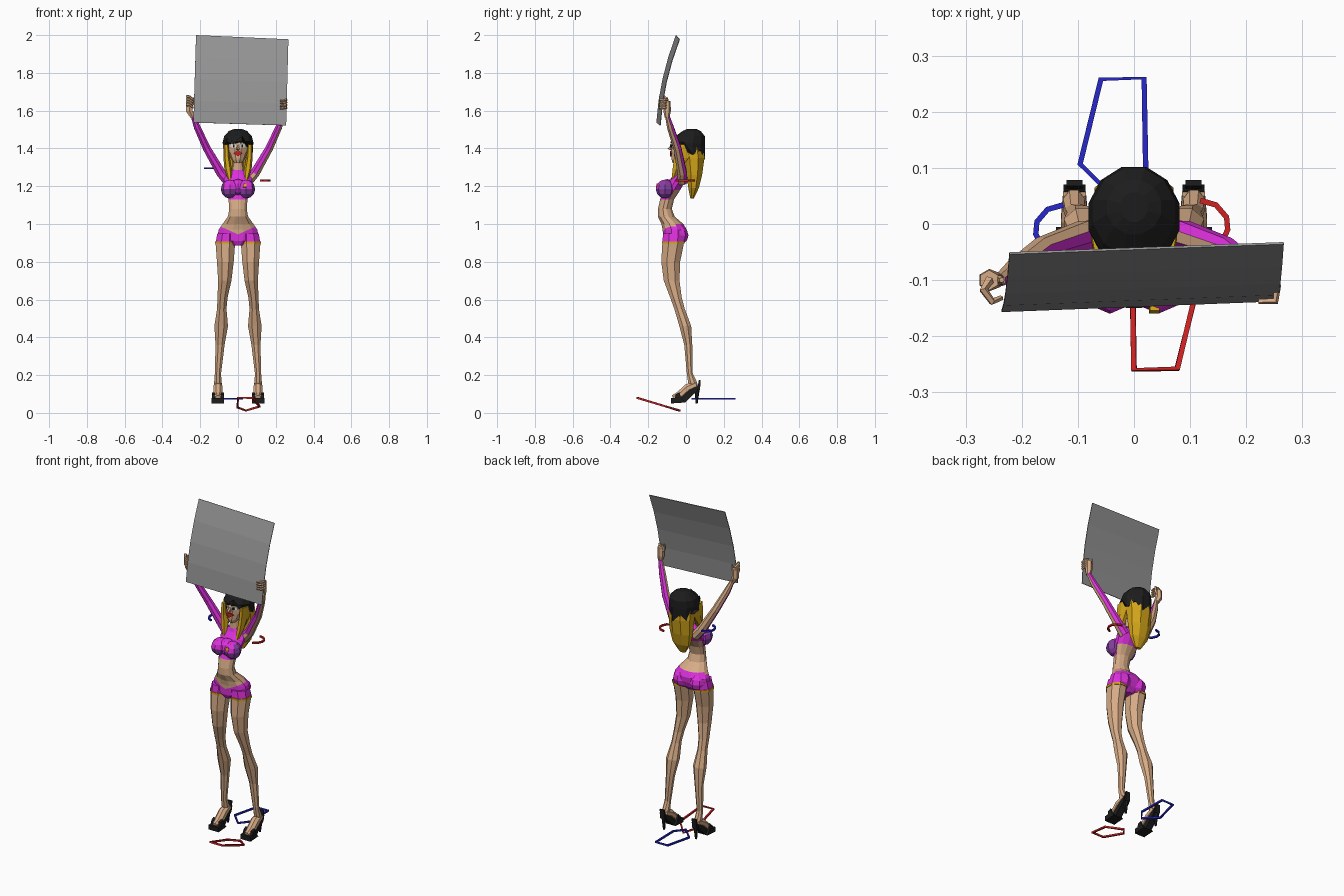
import bpy, bmesh
from math import sin, cos, pi
from mathutils import Vector

old = bpy.data.objects.get("Cube")
if old:
    bpy.data.objects.remove(old)

COLOURS = {
    "skin": (.68, .41, .24), "magenta": (.72, .03, .72), "purple": (.24, .05, .36),
    "gold": (.66, .38, .01), "black": (.012, .012, .012), "grey": (.3, .3, .3),
    "red": (.62, .015, .015), "blue": (.02, .02, .6), "white": (.75, .7, .65),
}
MATS = {}
for label, rgb in COLOURS.items():
    mat = bpy.data.materials.new(label)
    mat.use_nodes = True
    mat.diffuse_color = (*rgb, 1)
    mat.node_tree.nodes["Principled BSDF"].inputs["Base Color"].default_value = (*rgb, 1)
    MATS[label] = mat


def finish(name, bm, colour, cuts=()):
    """Make an object; colour is a name or a rule(centre, normal) giving a name."""
    for point, normal in cuts:
        bmesh.ops.bisect_plane(bm, geom=bm.verts[:] + bm.edges[:] + bm.faces[:],
                               plane_co=point, plane_no=normal)
    bmesh.ops.recalc_face_normals(bm, faces=bm.faces)
    mesh = bpy.data.meshes.new(name)
    used = []
    for f in bm.faces:
        f.normal_update()
        c = colour(f.calc_center_median(), f.normal) if callable(colour) else colour
        if c not in used:
            used.append(c)
            mesh.materials.append(MATS[c])
        f.material_index = used.index(c)
    bm.to_mesh(mesh)
    bm.free()
    obj = bpy.data.objects.new(name, mesh)
    bpy.context.collection.objects.link(obj)
    return obj


def skin_rings(name, rings, colour, closed=False, cuts=()):
    """Bridge successive point rings into one solid."""
    bm = bmesh.new()
    rows = [[bm.verts.new(p) for p in ring] for ring in rings]
    n = len(rows[0])
    pairs = list(zip(rows, rows[1:])) + ([(rows[-1], rows[0])] if closed else [])
    for a, b in pairs:
        for i in range(n):
            j = (i + 1) % n
            bm.faces.new((a[i], a[j], b[j], b[i]))
    if not closed:
        bm.faces.new(rows[0])
        bm.faces.new(rows[-1])
    return finish(name, bm, colour, cuts)


def loft(name, rings, colour, n=10, mirror=1, cuts=()):
    """Level elliptical rings: x, y, z, x radius, y radius, zigzag, backward drop."""
    out = []
    for x, y, z, rx, ry, *extra in rings:
        jag, drop = extra or (0, 0)
        angles = [2 * pi * (i + .5) / n - pi / 2 for i in range(n)]
        out.append([(mirror * x + rx * cos(a), y + ry * sin(a),
                     z + jag * (-1) ** i - drop * sin(a)) for i, a in enumerate(angles)])
    return skin_rings(name, out, colour, cuts=cuts)


def limb(name, path, radii, colour, n=6, closed=False):
    """Tube along a path with a radius at each point."""
    pts = [Vector(p) for p in path]
    if isinstance(radii, float):
        radii = [radii] * len(pts)
    out = []
    for k, p in enumerate(pts):
        after = pts[(k + 1) % len(pts)] if closed else pts[min(k + 1, len(pts) - 1)]
        before = pts[k - 1] if closed else pts[max(k - 1, 0)]
        t = (after - before).normalized()
        ref = Vector((0, 0, 1)) if abs(t.z) < .7 else Vector((0, 1, 0))
        u = t.cross(ref).normalized()
        v = u.cross(t)
        angles = [2 * pi * (i + .5) / n for i in range(n)]
        out.append([p + radii[k] * (u * cos(a) + v * sin(a)) for a in angles])
    return skin_rings(name, out, colour, closed)


def plate(name, outline, y, colour, mirror=1):
    """Thin face detail wrapped on the front of the head."""
    layers = [[(mirror * x, y + d + max(0, abs(x) - .018) * .85, z) for x, z in outline]
              for d in (0, .008)]
    return skin_rings(name, layers, colour)


def slab(name, outline, x, half, colour):
    """Side profile (y, z) extruded across x."""
    return skin_rings(name, [[(x + s * half, y, z) for y, z in outline] for s in (-1, 1)], colour)


def ball(name, centre, size, colour):
    """Low-poly ellipsoid."""
    bm = bmesh.new()
    bmesh.ops.create_uvsphere(bm, u_segments=8, v_segments=6, radius=1)
    for v in bm.verts:
        v.co = [c + p * r for c, p, r in zip(centre, v.co, size)]
    return finish(name, bm, colour)


# Torso with cropped top, bare lower back and low shorts
def torso_colour(c, n):
    if 1.13 < c.z < 1.275:
        return "skin" if n.y > .3 and c.z < 1.18 else "magenta"
    waistband = .945 + .45 * abs(c.x) if n.y < .2 else 1.005
    return "magenta" if c.z < waistband else "skin"


loft("torso", [
    (0, -.07, .885, .03, .04), (0, -.065, .91, .1, .058), (0, -.06, .94, .112, .064),
    (0, -.06, .97, .106, .066), (0, -.072, 1.0, .085, .06), (0, -.105, 1.04, .055, .046),
    (0, -.112, 1.08, .048, .038), (0, -.1, 1.13, .052, .038), (0, -.075, 1.18, .068, .046),
    (0, -.042, 1.235, .078, .044), (0, -.028, 1.265, .062, .036), (0, -.03, 1.285, .03, .028),
    (0, -.03, 1.35, .025, .026)], torso_colour, 12,
    cuts=[((0, 0, .945), (s * .45, 0, 1)) for s in (-1, 1)])

# Middle of the bust and its small gold badge
ball("bust_middle", (0, -.1, 1.19), (.05, .05, .048),
     lambda c, n: "purple" if n.z < -.3 else "magenta")
limb("badge", [(.036, -.151, 1.193), (.037, -.146, 1.213)], [.013, .012], "gold", 4)

for side, s in (("left", 1), ("right", -1)):
    ball(side + "_bust", (s * .043, -.11, 1.185), (.048, .05, .05),
         lambda c, n: "purple" if n.x * s > .5 or n.z < -.2 else "magenta")
    ball(side + "_seat", (s * .05, -.042, .94), (.055, .055, .052), "magenta")

    # Leg, with the shorts hem at its top
    loft(side + "_leg", [
        (.063, -.066, .95, .05, .06), (.067, -.068, .9, .056, .062), (.067, -.081, .8, .048, .054),
        (.07, -.076, .7, .038, .045), (.082, -.053, .61, .029, .033), (.086, -.034, .55, .027, .03),
        (.089, -.004, .46, .039, .034), (.095, .012, .36, .026, .023), (.106, .02, .21, .018, .017),
        (.107, .035, .16, .021, .026), (.107, .045, .12, .017, .02)],
        lambda c, n: "magenta" if c.z > .9 else "skin", 8, s)
    loft(side + "_shorts_trim", [(.067, -.068, .896, .059, .065), (.067, -.068, .908, .059, .065)],
         "gold", 8, s)

    # Foot and high heeled shoe
    x = s * .106
    limb(side + "_foot", [(x, .054, .15), (x, .01, .13), (x, -.035, .09), (x, -.07, .08)],
         [.022, .026, .025, .015], "skin", 8)
    slab(side + "_platform", [(-.08, .05), (-.08, .078), (-.025, .08), (-.005, .055)], x, .033, "black")
    slab(side + "_arch", [(-.03, .055), (-.03, .085), (.02, .12), (.07, .15),
                          (.06, .115), (.03, .09), (-.005, .055)], x, .02, "black")
    slab(side + "_heel_cup", [(.06, .125), (.068, .175), (.078, .175), (.074, .12)], x, .014, "black")
    limb(side + "_stiletto", [(x, .06, .13), (x, .056, .05)], [.013, .006], "black")
    slab(side + "_toe_strap", [(-.06, .07), (-.055, .098), (-.035, .108), (-.025, .08)], x, .032, "black")

    # Raised arm with a sleeve on part of its round
    if s > 0:
        facings = [(Vector((.1, .95, .25)), .25), (Vector((-.5, -.8, .05)), .8)]
    else:
        facings = [(Vector((-.6, -.6, -.4)), .4), (Vector((.8, -.3, .3)), .75)]
    limb(side + "_arm", [(s * .05, -.02, 1.225), (s * .09, -.02, 1.27), (s * .165, -.045, 1.4),
                         (s * .215, -.082, 1.51), (s * .24, -.1, 1.575)],
         [.03, .027, .022, .019, .012],
         lambda c, n: "magenta" if c.z < 1.55 and any(n.dot(d) > m for d, m in facings) else "skin", 8)

    # Hand: palm, four curled fingers and a thumb
    hx = s * (.236 if s > 0 else .258)
    limb(side + "_palm", [(s * .24, -.1, 1.565), (hx, -.1, 1.6), (hx, -.1, 1.65)],
         [.013, .02, .018], "skin")
    for k in range(4):
        z = 1.615 + k * .014
        if s > 0:
            bend = [(hx, -.1, z), (.255, -.112, z), (.252, -.137, z), (.222, -.138, z - .004)]
        else:
            bend = [(hx, -.1, z), (hx - .01, -.118, z + .02), (hx + .005, -.138, z + .015),
                    (hx + .022, -.132, z)]
        limb(side + "_finger", bend, [.009, .008, .007, .005], "skin", 5)
    limb(side + "_thumb", [(hx, -.1, 1.61), (hx - s * .02, -.1, 1.64), (hx - s * .022, -.1, 1.67)],
         [.01, .008, .005], "skin", 5)

    # Eye, pupil, brow and front lock of hair
    plate(side + "_eye", [(.007, 1.409), (.02, 1.4), (.04, 1.409), (.038, 1.425), (.012, 1.425)],
          -.081, "white", s)
    plate(side + "_pupil", [(.018, 1.406), (.027, 1.406), (.027, 1.42), (.018, 1.42)], -.085, "black", s)
    plate(side + "_brow", [(.01, 1.43), (.038, 1.432), (.034, 1.441), (.012, 1.436)], -.081, "black", s)
    loft(side + "_front_lock", [(.062, -.015, 1.42, .014, .05), (.06, -.025, 1.35, .017, .045),
                                (.052, -.05, 1.29, .02, .024), (.042, -.07, 1.23, .009, .008)],
         "gold", 6, s)

# Head, nose and lips
loft("head", [(0, -.052, 1.323, .018, .02), (0, -.042, 1.342, .035, .036), (0, -.02, 1.38, .052, .06),
              (0, -.01, 1.42, .06, .07), (0, .0, 1.46, .055, .06)], "skin")
limb("nose", [(0, -.07, 1.42), (0, -.09, 1.398), (0, -.07, 1.392)], [.004, .009, .007], "skin", 5)
plate("lips", [(-.023, 1.374), (0, 1.358), (.023, 1.374), (.009, 1.387), (0, 1.383), (-.009, 1.387)],
      -.085, "red")

# Long hair and the dark ragged crown
loft("long_hair", [(0, .028, 1.43, .074, .068), (0, .042, 1.35, .076, .06), (0, .044, 1.26, .07, .045),
                   (0, .04, 1.19, .056, .03), (0, .032, 1.135, .02, .01)], "gold", 8)
loft("hair_crown", [(0, .012, 1.4, .08, .09, .022, .045), (0, .013, 1.43, .084, .092, 0, .008),
                    (0, .022, 1.465, .076, .08), (0, .03, 1.492, .05, .05), (0, .03, 1.502, .025, .027)],
     "black", 12)

# Bowed sign sheet
bm = bmesh.new()
low = Vector((-.236, -.157, 1.537)), Vector((.255, -.138, 1.522))
high = Vector((-.222, -.054, 2)), Vector((.267, -.036, 1.978))
rows = []
for k in range(5):
    t = k / 4
    bow = Vector((0, -.075 * t * (1 - t), 0))
    rows.append([bm.verts.new(a.lerp(b, t) + bow) for a, b in zip(low, high)])
for a, b in zip(rows, rows[1:]):
    bm.faces.new((a[0], a[1], b[1], b[0]))
sign = finish("sign", bm, "grey")
solid = sign.modifiers.new("thickness", "SOLIDIFY")
solid.thickness = .004

# Floor loops and shoulder hooks
loop = [(0, -.26), (.077, -.258), (.114, -.107), (.042, -.035), (-.003, -.09)]
limb("red_floor_loop", [(x, y, .08 - (y + .26) * .3) for x, y in loop], .007, "red", 4, True)
limb("blue_floor_loop", [(.018 - x, -y, .075) for x, y in loop], .007, "blue", 4, True)
hook = [(.118, .042), (.146, .034), (.165, .012), (.167, -.01), (.155, -.036), (.13, -.05)]
limb("red_hook", [(x, y, 1.23) for x, y in hook], .007, "red", 4)
limb("blue_hook", [(-x - .008, y - .008, 1.295) for x, y in hook], .007, "blue", 4)
